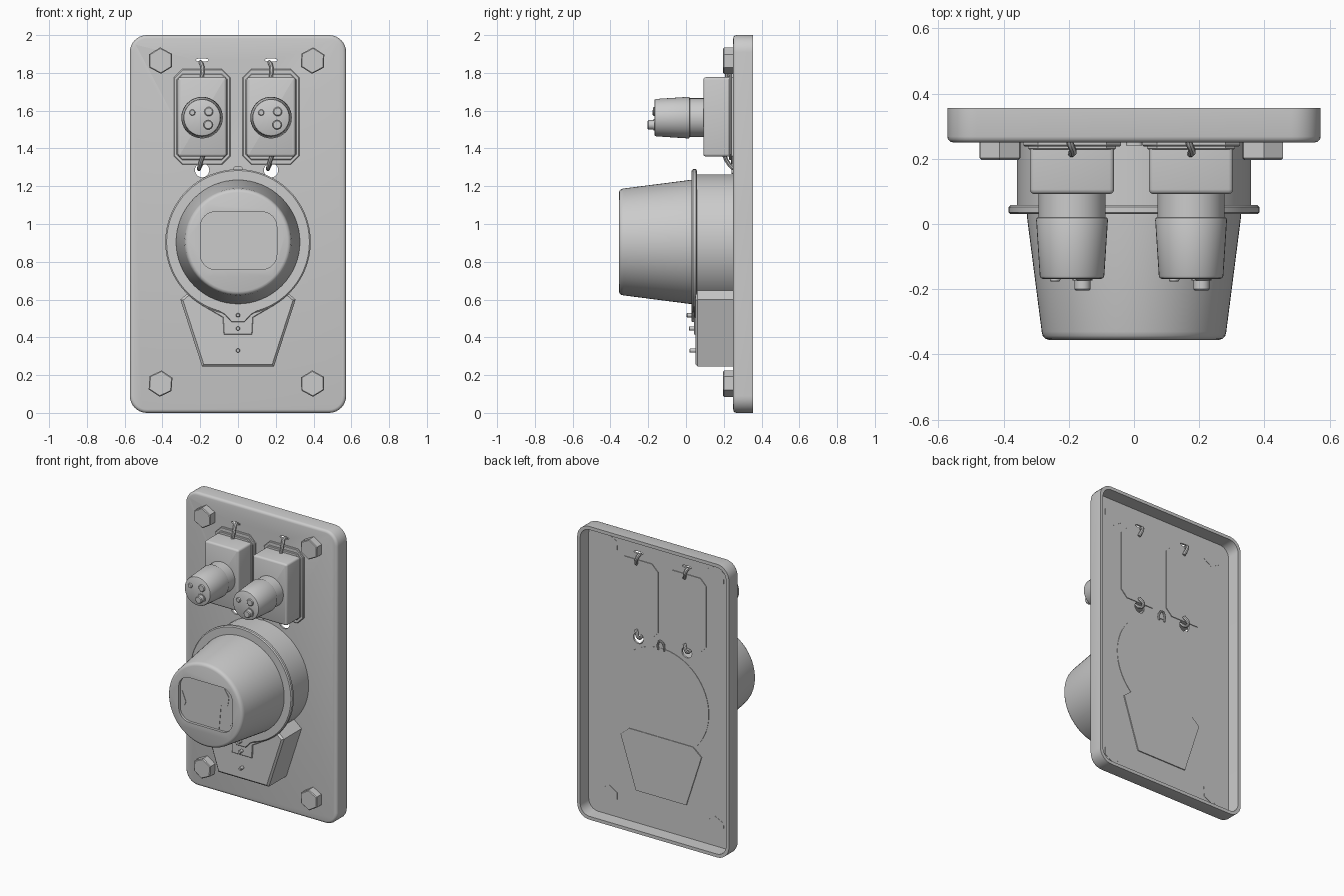
import bpy, bmesh
from math import sin, cos, pi, radians

if "Cube" in bpy.data.objects:
    bpy.data.objects.remove(bpy.data.objects["Cube"])


def finish(name, bm):
    bmesh.ops.recalc_face_normals(bm, faces=bm.faces)
    mesh = bpy.data.meshes.new(name)
    bm.to_mesh(mesh)
    bm.free()
    ob = bpy.data.objects.new(name, mesh)
    bpy.context.collection.objects.link(ob)
    smooth(ob)
    return ob


def activate(ob):
    bpy.ops.object.select_all(action='DESELECT')
    ob.select_set(True)
    bpy.context.view_layer.objects.active = ob


def smooth(ob):
    activate(ob)
    bpy.ops.object.shade_smooth_by_angle(angle=radians(32))


def prism(name, pts, y0, y1, bevel=0.0, segs=2):
    """Outline in x,z swept from y0 (front) to y1; optional front edge bevel."""
    bm = bmesh.new()
    a = [bm.verts.new((x, y0, z)) for x, z in pts]
    b = [bm.verts.new((x, y1, z)) for x, z in pts]
    front = bm.faces.new(a)
    bm.faces.new(b[::-1])
    n = len(pts)
    for i in range(n):
        j = (i + 1) % n
        bm.faces.new((a[i], b[i], b[j], a[j]))
    bmesh.ops.recalc_face_normals(bm, faces=bm.faces)
    if bevel:
        bmesh.ops.bevel(bm, geom=list(front.edges), offset=bevel, segments=segs,
                        profile=0.5, affect='EDGES')
    return finish(name, bm)


def lathe(name, profile, cx, cz, seg=48):
    """Closed turned part about a y axis; profile is (radius, y)."""
    bm = bmesh.new()
    rings = [[bm.verts.new((cx + r * cos(2 * pi * i / seg), y, cz + r * sin(2 * pi * i / seg)))
              for i in range(seg)] for r, y in profile]
    for p, q in zip(rings, rings[1:]):
        for i in range(seg):
            j = (i + 1) % seg
            bm.faces.new((p[i], p[j], q[j], q[i]))
    bm.faces.new(rings[0])
    bm.faces.new(rings[-1][::-1])
    return finish(name, bm)


def rounded(cx, cz, w, h, r, n=8):
    pts = []
    for k, (sx, sz) in enumerate(((1, 1), (-1, 1), (-1, -1), (1, -1))):
        for i in range(n + 1):
            t = (k + i / n) * pi / 2
            pts.append((cx + sx * (w / 2 - r) + r * cos(t), cz + sz * (h / 2 - r) + r * sin(t)))
    return pts


def ellipse(cx, cz, rx, rz, n=24, turn=0.0):
    return [(cx + rx * cos(2 * pi * i / n + turn), cz + rz * sin(2 * pi * i / n + turn))
            for i in range(n)]


def cut(ob, cutter):
    cutter.hide_render = True
    m = ob.modifiers.new("cut", 'BOOLEAN')
    m.operation, m.solver, m.object = 'DIFFERENCE', 'EXACT', cutter
    activate(ob)
    bpy.ops.object.modifier_apply(modifier=m.name)
    bpy.data.objects.remove(cutter, do_unlink=True)
    smooth(ob)


def wire(name, pts, r=0.011):
    cu = bpy.data.curves.new(name, 'CURVE')
    cu.dimensions = '3D'
    cu.bevel_depth, cu.bevel_resolution, cu.use_fill_caps = r, 2, True
    cu.resolution_u = 4
    sp = cu.splines.new('BEZIER')
    sp.bezier_points.add(len(pts) - 1)
    for bp, p in zip(sp.bezier_points, pts):
        bp.co = p
        bp.handle_left_type = bp.handle_right_type = 'AUTO'
    ob = bpy.data.objects.new(name, cu)
    bpy.context.collection.objects.link(ob)
    activate(ob)
    bpy.ops.object.convert(target='MESH')
    smooth(bpy.context.view_layer.objects.active)


SOCKETS = (-0.19, 0.175)

# Hollow back plate with wire holes
plate = prism("back_plate", rounded(0, 1, 1.145, 2.0, 0.09), 0.25, 0.355, 0.018, 3)
cut(plate, prism("cavity", rounded(0, 1, 1.10, 1.955, 0.07), 0.263, 0.4))
for cx in SOCKETS:
    cut(plate, prism("hole", ellipse(cx, 1.285, 0.038, 0.038), 0.2, 0.3))
    cut(plate, prism("slot", ellipse(cx, 1.868, 0.034, 0.009), 0.2, 0.3))

# Corner bolts
for x, z, turn in ((-0.41, 1.865, 0.55), (0.395, 1.865, 0.48), (-0.41, 0.155, 0.45), (0.395, 0.155, 0.55)):
    prism("hex_bolt", ellipse(x, z, 0.07, 0.07, 6, turn), 0.197, 0.265, 0.005, 1)

# Two connector boxes with tapered plugs, pins and tie wires
for cx in SOCKETS:
    prism("box_flange", rounded(cx, 1.567, 0.30, 0.505, 0.045, 1), 0.238, 0.268, 0.004, 1)
    prism("box_base", rounded(cx, 1.567, 0.27, 0.455, 0.03, 1), 0.228, 0.25, 0.004, 1)
    prism("connector_box", rounded(cx, 1.567, 0.258, 0.42, 0.014, 3), 0.092, 0.25, 0.014, 3)
    lathe("plug", [(0.09, -0.168), (0.096, -0.165), (0.099, -0.158), (0.110, 0.012),
                   (0.108, 0.019), (0.103, 0.02), (0.103, 0.1)], cx, 1.563, 40)
    for dx, z, r, y in ((-0.052, 1.59, 0.016, -0.177), (0.035, 1.595, 0.024, -0.175), (0.032, 1.525, 0.025, -0.204)):
        lathe("plug_pin", [(r * 0.8, y), (r, y + 0.005), (r, -0.16)], cx + dx, z, 20)
    lathe("pin_collar", [(0.03, -0.173), (0.03, -0.16)], cx + 0.032, 1.525, 20)
    wire("upper_wire", [(cx - 0.002, 0.215, 1.77), (cx + 0.003, 0.225, 1.825), (cx - 0.008, 0.257, 1.855),
                        (cx - 0.008, 0.283, 1.85), (cx + 0.012, 0.272, 1.79)])
    wire("lower_wire", [(cx + 0.008, 0.2, 1.37), (cx - 0.008, 0.222, 1.325), (cx - 0.016, 0.257, 1.293),
                        (cx - 0.014, 0.283, 1.30), (cx + 0.012, 0.272, 1.345)])

# Meter base, clamp ring and tapered cover
CZ = 0.905
lathe("meter_base", [(0.358, 0.05), (0.358, 0.266)], 0, CZ, 64)
lathe("clamp_ring", [(0.378, 0.03), (0.385, 0.036), (0.385, 0.052), (0.378, 0.058)], 0, CZ, 64)
cover = lathe("meter_cover", [(0.262, -0.355), (0.273, -0.351), (0.280, -0.343), (0.283, -0.33),
                              (0.328, 0.02), (0.328, 0.05)], 0, CZ, 64)
cut(cover, prism("window_cutter", rounded(0.003, 0.912, 0.405, 0.305, 0.08), -0.4, -0.337))

# Dial seen through the window
prism("dial_face", [(-0.03, 0.765), (-0.07, 0.905), (-0.155, 0.945), (-0.165, 1.0), (-0.125, 1.058),
                    (0.13, 1.058), (0.17, 1.0), (0.16, 0.94), (0.11, 0.93), (0.095, 0.765)], -0.340, -0.33)
prism("dial_tab_left", [(-0.185, 0.955), (-0.155, 0.885), (-0.165, 0.86), (-0.195, 0.91)], -0.340, -0.33)
prism("dial_tab_right", [(0.17, 0.81), (0.195, 0.845), (0.195, 0.83), (0.175, 0.80)], -0.340, -0.33)

# Terminal housing below the meter
prism("terminal_housing", [(-0.24, 0.655), (-0.305, 0.60), (-0.19, 0.245), (0.19, 0.245),
                           (0.305, 0.60), (0.24, 0.655)], 0.05, 0.27, 0.012, 1)

# Clamp lugs with their screws
prism("clamp_lug", [(-0.2, 0.575), (-0.08, 0.505), (-0.075, 0.415), (0.075, 0.415),
                    (0.08, 0.505), (0.2, 0.575)], 0.042, 0.06, 0.003, 1)
prism("seal_lug", [(-0.14, 0.56), (-0.07, 0.52), (-0.035, 0.482), (0.035, 0.482),
                   (0.07, 0.52), (0.14, 0.56)], 0.03, 0.055, 0.003, 1)
for z, y in ((0.517, 0.003), (0.447, 0.015), (0.33, 0.018)):
    lathe("seal_screw", [(0.008, y), (0.011, y + 0.004), (0.011, 0.06)], 0, z, 12)

# Hanging loop at the top of the meter base
wire("hanging_loop", [(-0.022, 0.268, 1.25), (-0.022, 0.272, 1.29), (0, 0.275, 1.315),
                      (0.022, 0.272, 1.29), (0.022, 0.268, 1.25)], 0.007)
prism("loop_tab", rounded(0, 1.285, 0.05, 0.04, 0.012, 3), 0.24, 0.268)
